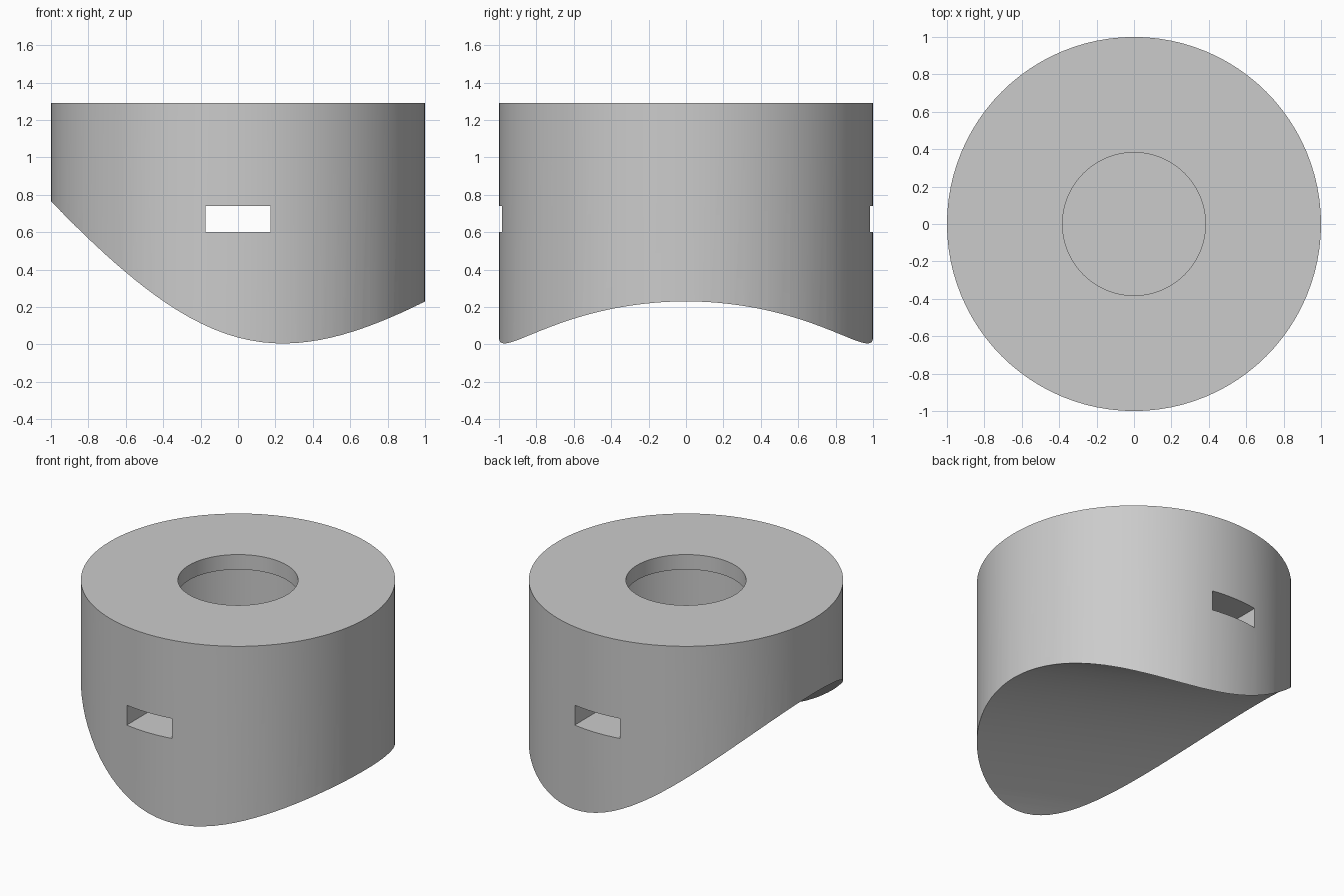
import bpy
import math

HEIGHT = 1.29
TILT = math.radians(15)
PIPE_RADIUS = 1.346
RIDGE_Z = 0.4975

old = bpy.data.objects.get("Cube")
if old:
    bpy.data.objects.remove(old, do_unlink=True)

grey = bpy.data.materials.new("plain grey")
grey.use_nodes = True
colour = (0.6, 0.6, 0.6, 1)
grey.diffuse_color = colour
grey.node_tree.nodes["Principled BSDF"].inputs["Base Color"].default_value = colour


def cylinder(name, radius, bottom, top, sides=96):
    bpy.ops.mesh.primitive_cylinder_add(vertices=sides, radius=radius, depth=top - bottom,
                                        location=(0, 0, (bottom + top) / 2))
    obj = bpy.context.object
    obj.name = name
    obj.data.materials.append(grey)
    return obj


def cut(body, cutter):
    bpy.context.view_layer.objects.active = body
    mod = body.modifiers.new(cutter.name, "BOOLEAN")
    mod.operation = "DIFFERENCE"
    mod.solver = "EXACT"
    mod.object = cutter
    bpy.ops.object.modifier_apply(modifier=mod.name)
    bpy.data.objects.remove(cutter, do_unlink=True)


# Round body
body = cylinder("saddle_mount_body", 1, -0.2, HEIGHT)

# Tilted pipe saddle underneath
pipe = cylinder("pipe_cutter", PIPE_RADIUS, -2, 2, 192)
pipe.location = (0, 0, RIDGE_Z - PIPE_RADIUS / math.cos(TILT))
pipe.rotation_euler = (0, math.pi / 2 + TILT, 0)
cut(body, pipe)

# Strap slot from front to back
bpy.ops.mesh.primitive_cube_add(size=1, location=(0, 0, 0.67))
slot = bpy.context.object
slot.name = "slot_cutter"
slot.scale = (0.35, 3, 0.14)
slot.data.materials.append(grey)
cut(body, slot)

# Wider pocket beneath the lip, then the round opening
cut(body, cylinder("pocket_cutter", 0.6, 0.82, 1.185))
cut(body, cylinder("opening_cutter", 0.382, 1.0, HEIGHT + 0.2))

# Smooth the saddle and the round walls, keeping the rims sharp
bpy.ops.object.select_all(action="DESELECT")
body.select_set(True)
bpy.context.view_layer.objects.active = body
bpy.ops.object.shade_smooth_by_angle(angle=math.radians(30))
